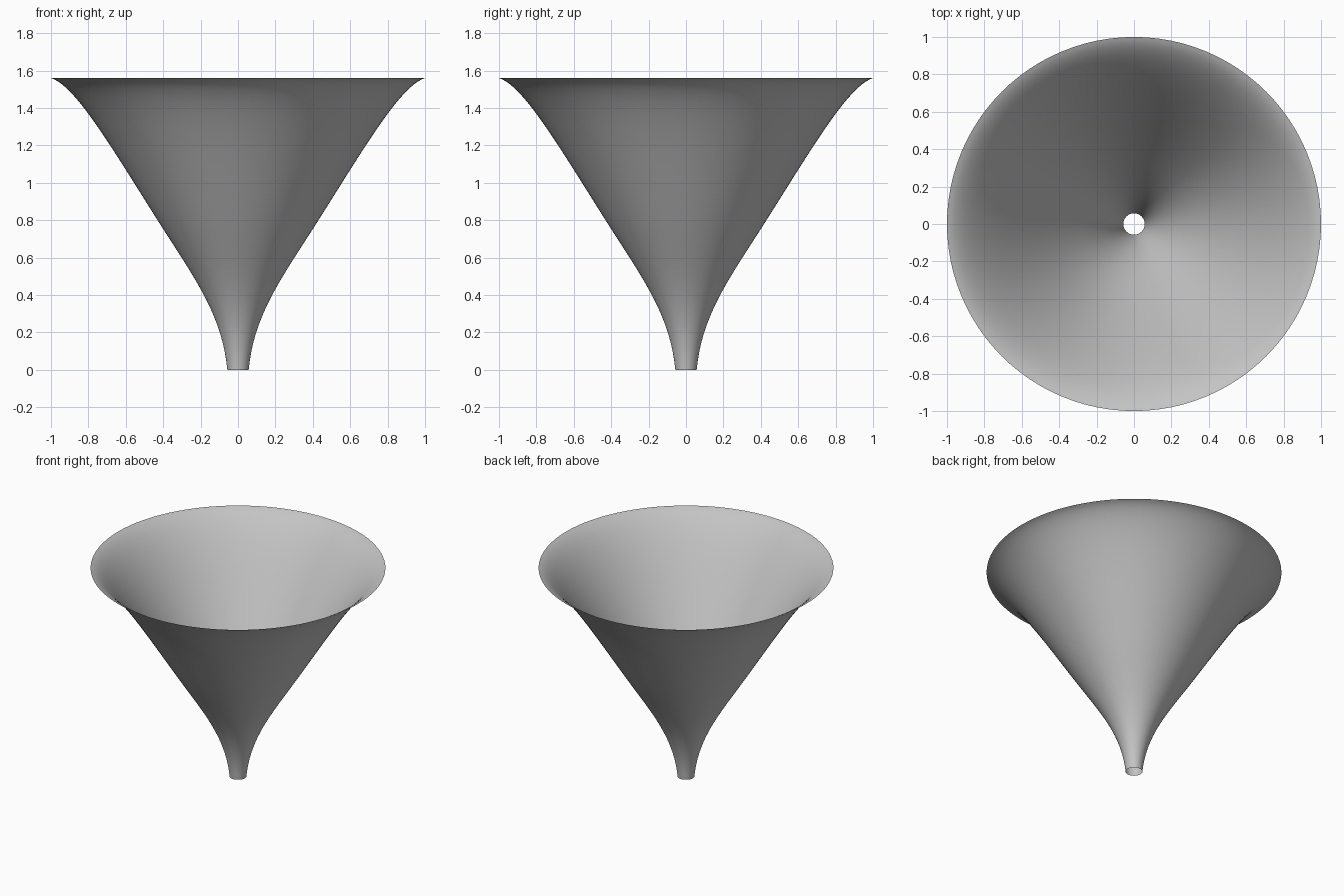
import bpy, bmesh, math
from mathutils import Vector
from mathutils.geometry import interpolate_bezier

cube = bpy.data.objects.get("Cube")
if cube:
    bpy.data.objects.remove(cube, do_unlink=True)

SIDES = 96

# Plain grey material
grey = bpy.data.materials.new("grey")
grey.use_nodes = True
colour = (0.55, 0.55, 0.55, 1)
grey.diffuse_color = colour
grey.node_tree.nodes["Principled BSDF"].inputs["Base Color"].default_value = colour


def point(radius, height):
    return Vector((radius, 0, height))


# Wall profile: narrow spout opening into a cone, then a flared lip
spout = interpolate_bezier(point(0.057, 0), point(0.085, 0.3),
                           point(0.24, 0.5), point(0.43, 0.8), 20)
lip = interpolate_bezier(point(0.43, 0.8), point(0.683, 1.2),
                         point(0.87, 1.52), point(1, 1.56), 24)
profile = spout + lip[1:]

# Spin the profile into an open, thin-walled funnel
bm = bmesh.new()
verts = [bm.verts.new(p) for p in profile]
edges = [bm.edges.new(pair) for pair in zip(verts, verts[1:])]
bmesh.ops.spin(bm, geom=verts + edges, cent=(0, 0, 0), axis=(0, 0, 1),
               angle=math.tau, steps=SIDES, use_merge=True)
bmesh.ops.remove_doubles(bm, verts=bm.verts, dist=0.0001)

# Face the wall outwards
bm.normal_update()
for face in bm.faces:
    centre = face.calc_center_median()
    if face.normal.x * centre.x + face.normal.y * centre.y < 0:
        face.normal_flip()
for face in bm.faces:
    face.smooth = True

mesh = bpy.data.meshes.new("funnel")
bm.to_mesh(mesh)
bm.free()
mesh.materials.append(grey)
funnel = bpy.data.objects.new("funnel", mesh)
bpy.context.collection.objects.link(funnel)
